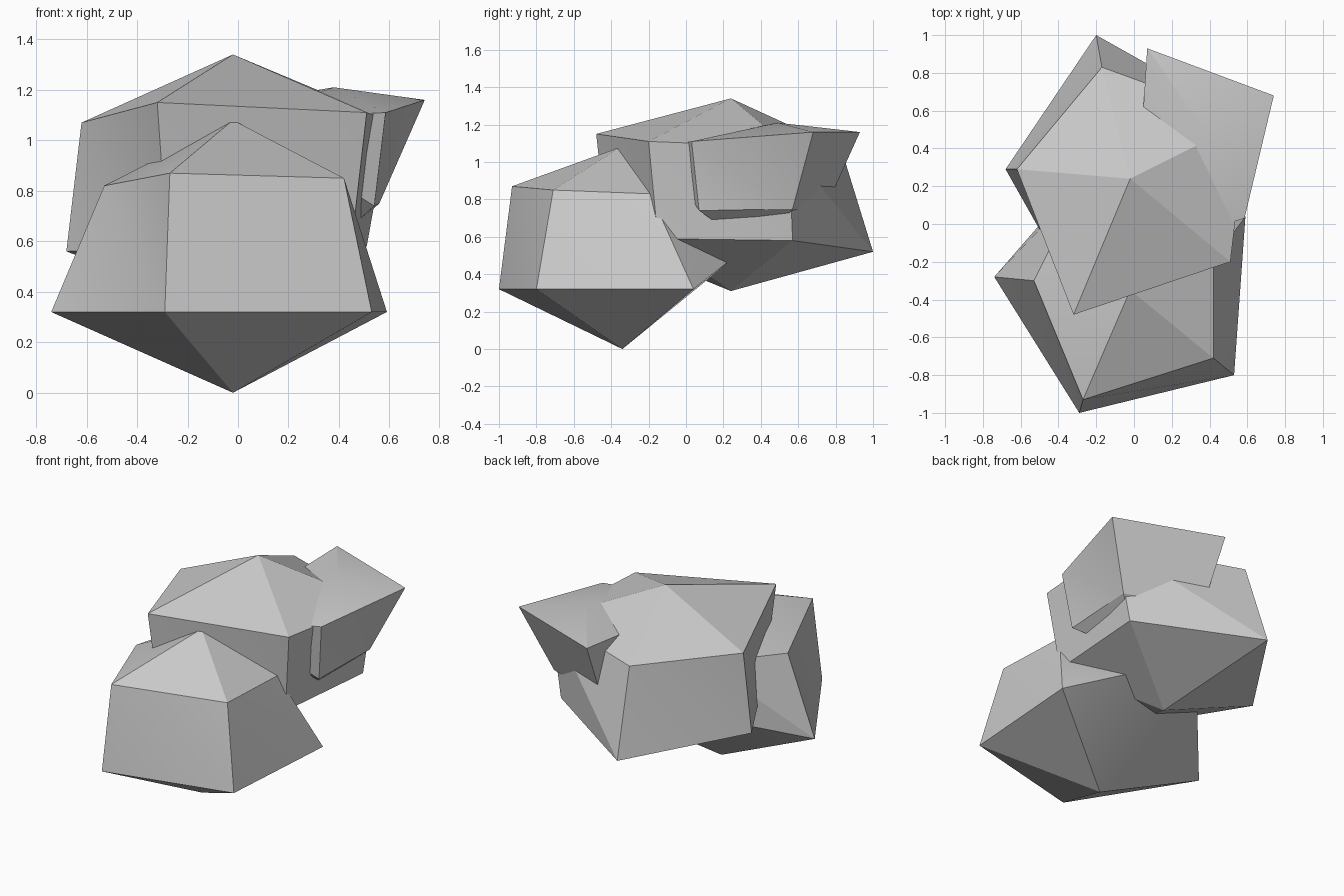
import bpy
import bmesh
import math

# Remove the default cube
default_cube = bpy.data.objects.get("Cube")
if default_cube:
    bpy.data.objects.remove(default_cube, do_unlink=True)

# One plain stone colour
stone_colour = (0.6, 0.6, 0.6, 1.0)
stone = bpy.data.materials.new("stone_grey")
stone.use_nodes = True
stone.diffuse_color = stone_colour
shader = next(n for n in stone.node_tree.nodes if n.type == 'BSDF_PRINCIPLED')
shader.inputs["Base Color"].default_value = stone_colour
shader.inputs["Roughness"].default_value = 0.9


def make_rock(name, bottom_tip, lower_ring, upper_ring, top_tip):
    """Faceted boulder: two matching rings closed by a pointed base and a peak."""
    bm = bmesh.new()
    base = bm.verts.new(bottom_tip)
    peak = bm.verts.new(top_tip)
    low = [bm.verts.new(p) for p in lower_ring]
    up = [bm.verts.new(p) for p in upper_ring]
    count = len(low)
    for i in range(count):
        j = (i + 1) % count
        bm.faces.new((base, low[j], low[i]))
        bm.faces.new((low[i], low[j], up[i]))
        bm.faces.new((low[j], up[j], up[i]))
        bm.faces.new((up[i], up[j], peak))
    bmesh.ops.recalc_face_normals(bm, faces=bm.faces[:])
    mesh = bpy.data.meshes.new(name)
    bm.to_mesh(mesh)
    bm.free()
    mesh.materials.append(stone)
    rock = bpy.data.objects.new(name, mesh)
    bpy.context.collection.objects.link(rock)

    # Soften slight bends within a facet, keep the hard edges
    bpy.ops.object.select_all(action='DESELECT')
    rock.select_set(True)
    bpy.context.view_layer.objects.active = rock
    bpy.ops.object.shade_smooth_by_angle(angle=math.radians(20))
    return rock


# Low boulder at the front
make_rock(
    "front_boulder",
    bottom_tip=(-0.02, -0.34, 0),
    lower_ring=[(-0.74, -0.28, 0.32), (-0.29, -1, 0.32), (0.53, -0.8, 0.32),
                (0.59, 0.04, 0.32), (-0.13, 0.42, 0.62)],
    upper_ring=[(-0.53, -0.3, 0.82), (-0.27, -0.93, 0.87), (0.42, -0.71, 0.85),
                (0.42, -0.19, 0.83), (-0.28, 0.2, 0.88)],
    top_tip=(-0.02, -0.35, 1.08),
)

# Raised boulder behind, overhanging the first
make_rock(
    "rear_boulder",
    bottom_tip=(-0.03, 0.24, 0.31),
    lower_ring=[(-0.68, 0.29, 0.56), (-0.28, -0.42, 0.58), (0.45, -0.15, 0.59),
                (0.51, 0.57, 0.58), (-0.2, 1, 0.52)],
    upper_ring=[(-0.62, 0.29, 1.07), (-0.32, -0.48, 1.15), (0.51, -0.2, 1.11),
                (0.6, 0.55, 1.08), (-0.17, 0.83, 1.07)],
    top_tip=(-0.02, 0.24, 1.34),
)

# Four-sided rock wedged into the back left of the raised boulder
make_rock(
    "side_boulder",
    bottom_tip=(0.3, 0.38, 0.52),
    lower_ring=[(0.05, 0.1, 0.74), (0.54, 0.07, 0.74), (0.56, 0.57, 0.75),
                (0.09, 0.74, 0.74)],
    upper_ring=[(0, -0.15, 1.08), (0.585, 0.03, 1.11), (0.74, 0.68, 1.16),
                (0.07, 0.93, 1.16)],
    top_tip=(0.38, 0.49, 1.21),
)
